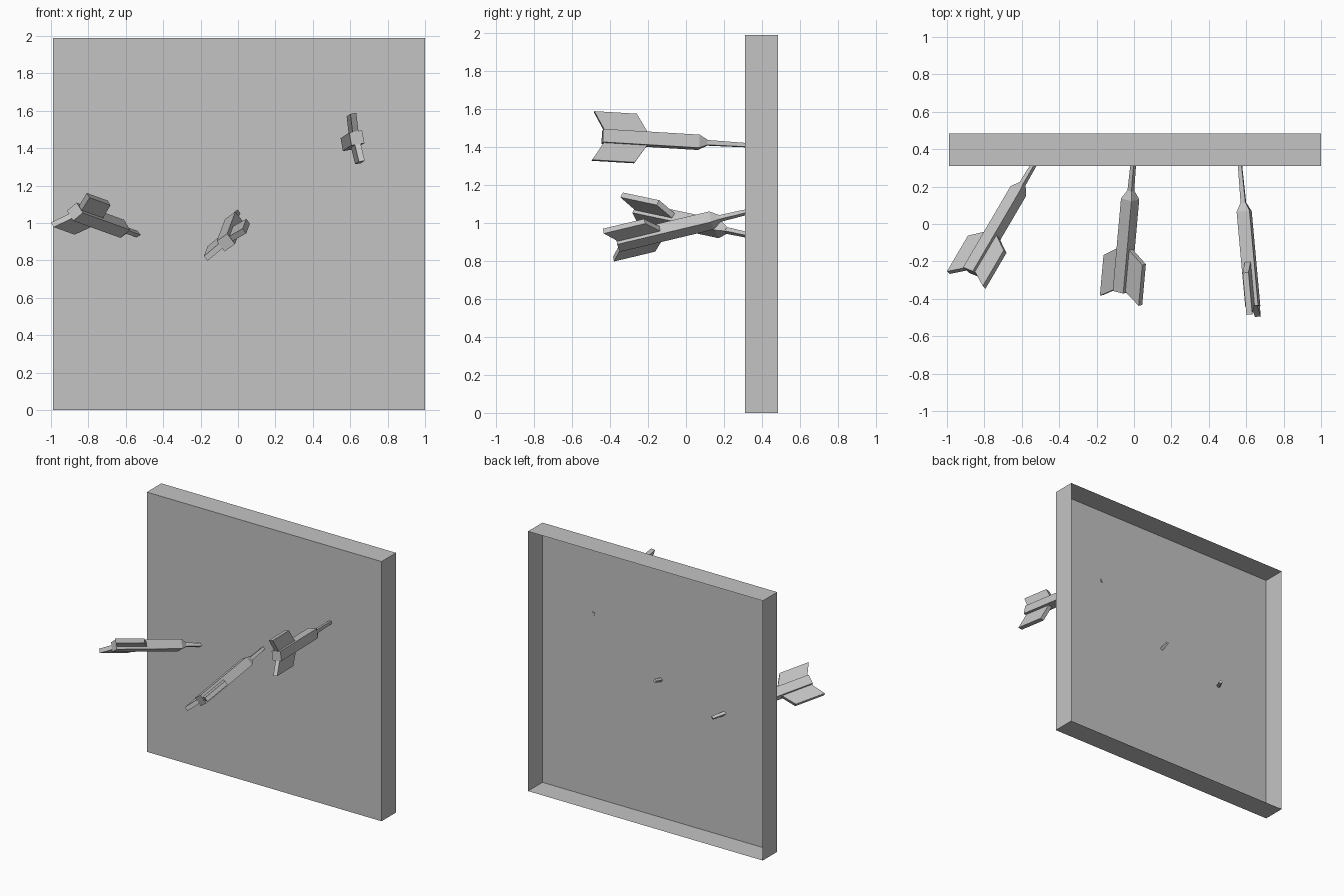
import bpy
import bmesh
from mathutils import Vector, Matrix

old = bpy.data.objects.get("Cube")
if old:
    bpy.data.objects.remove(old, do_unlink=True)

GREY = (0.55, 0.55, 0.55, 1.0)
grey = bpy.data.materials.new("plain grey")
grey.use_nodes = True
grey.diffuse_color = GREY
grey.node_tree.nodes["Principled BSDF"].inputs["Base Color"].default_value = GREY


def finish(bm, name, matrix=Matrix()):
    """Turn a bmesh into a flat shaded object."""
    bmesh.ops.recalc_face_normals(bm, faces=bm.faces)
    mesh = bpy.data.meshes.new(name)
    bm.to_mesh(mesh)
    bm.free()
    mesh.materials.append(grey)
    obj = bpy.data.objects.new(name, mesh)
    obj.matrix_world = matrix
    bpy.context.collection.objects.link(obj)
    return obj


def loft(name, rings, matrix):
    """Join rings of points with side faces and cap both ends."""
    bm = bmesh.new()
    loops = [[bm.verts.new(p) for p in ring] for ring in rings]
    n = len(loops[0])
    for a, b in zip(loops, loops[1:]):
        for i in range(n):
            j = (i + 1) % n
            bm.faces.new((a[i], a[j], b[j], b[i]))
    bm.faces.new(loops[0])
    bm.faces.new(loops[-1])
    return finish(bm, name, matrix)


def square(r, z):
    return [(r, r, z), (-r, r, z), (-r, -r, z), (r, -r, z)]


def dart(name, tail, entry, fin_dir):
    """Local z runs from tail to point, local x along the fins."""
    tail = Vector(tail)
    axis = (Vector(entry) - tail).normalized()
    side = Vector(fin_dir)
    side = (side - axis * side.dot(axis)).normalized()
    matrix = Matrix((side, axis.cross(side), axis)).transposed().to_4x4()
    matrix.translation = tail
    # square barrel with a tapered nose
    loft(name + "_barrel", [square(0.035, 0), square(0.035, 0.51), square(0.014, 0.555)], matrix)
    # thin point that passes through the board
    loft(name + "_point", [square(0.013, 0.55), square(0.01, 0.76)], matrix)
    # two swept back fins
    outline = [(0.03, 0.01), (0.03, 0.24), (0.13, 0.175), (0.13, -0.05)]
    for label, sign in (("upper", 1), ("lower", -1)):
        rings = [[(sign * x, t, z) for x, z in outline] for t in (-0.016, 0.016)]
        loft(f"{name}_{label}_fin", rings, matrix)


# board: thin shell, open at the back
bm = bmesh.new()
bmesh.ops.create_cube(bm, size=1)
bmesh.ops.scale(bm, vec=(1.99, 0.175, 1.99), verts=bm.verts)
bmesh.ops.translate(bm, vec=(0.005, 0.3975, 0.995), verts=bm.verts)
back = max(bm.faces, key=lambda f: f.calc_center_median().y)
bmesh.ops.delete(bm, geom=[back], context="FACES_ONLY")
finish(bm, "board")

# darts: tail centre, place where the point enters, fin direction
dart("right_dart", (-0.872, -0.257, 1.06), (-0.54, 0.31, 0.94), (0.19, -0.085, 0.16))
dart("middle_dart", (-0.065, -0.36, 0.895), (-0.005, 0.31, 1.055), (0.21, -0.05, 0.15))
dart("left_dart", (0.635, -0.44, 1.455), (0.567, 0.31, 1.41), (-0.045, 0, 0.26))
